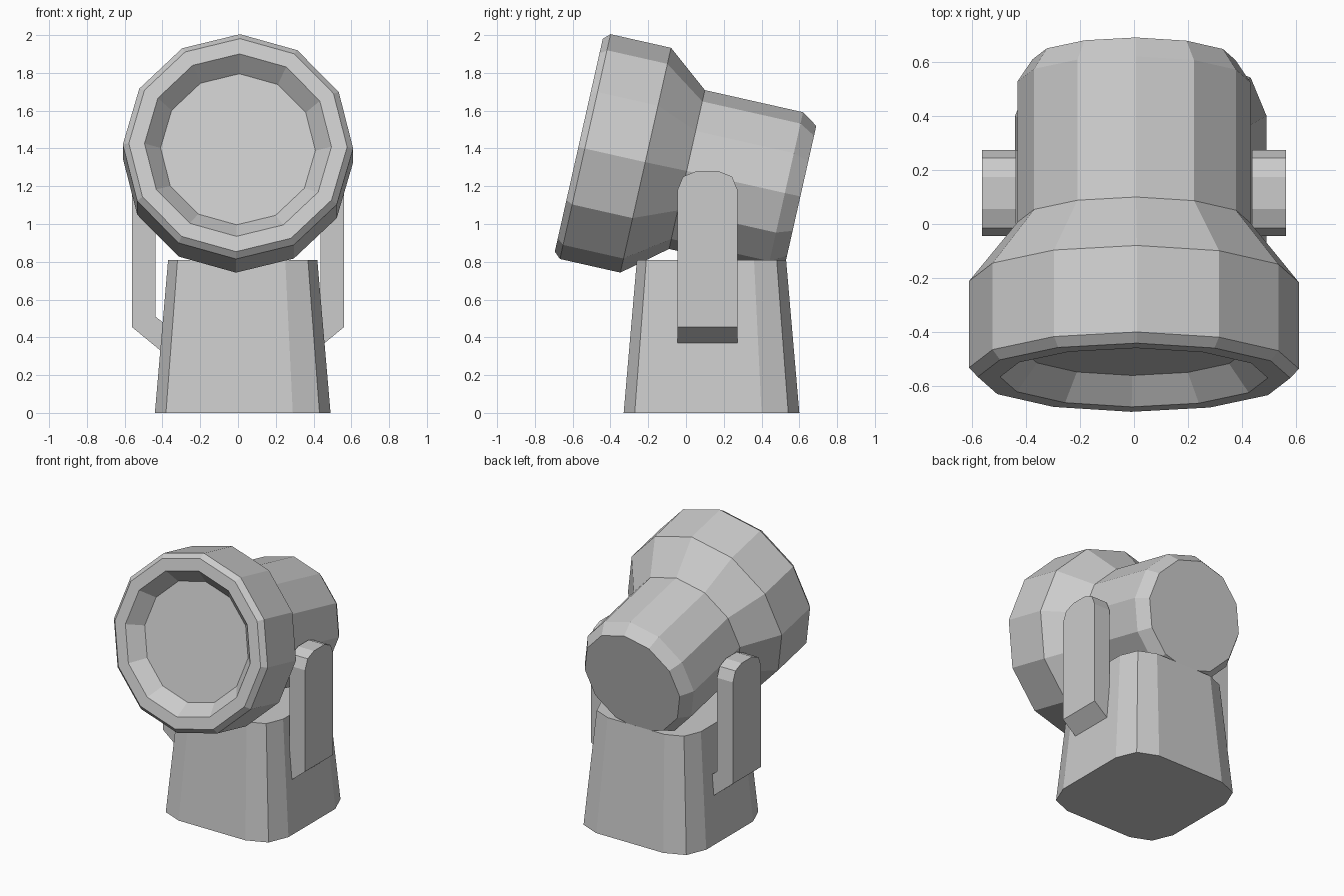
import bpy, bmesh, math
from mathutils import Matrix

if "Cube" in bpy.data.objects:
    bpy.data.objects.remove(bpy.data.objects["Cube"])


def finish(bm, name):
    bmesh.ops.recalc_face_normals(bm, faces=bm.faces)
    me = bpy.data.meshes.new(name)
    bm.to_mesh(me)
    bm.free()
    ob = bpy.data.objects.new(name, me)
    bpy.context.collection.objects.link(ob)
    return ob


def skin(bm, rings):
    """Join equal-sized point rings with quads and cap both ends."""
    loops = [[bm.verts.new(p) for p in ring] for ring in rings]
    n = len(loops[0])
    for a, b in zip(loops, loops[1:]):
        for i in range(n):
            j = (i + 1) % n
            bm.faces.new((a[i], a[j], b[j], b[i]))
    bm.faces.new(loops[0])
    bm.faces.new(loops[-1])


# Lamp head: 12-sided lathe profile (distance along axis, radius), tilted
profile = [(0.10, 0.41), (0.0, 0.495), (0.0, 0.578), (0.035, 0.61),
           (0.363, 0.61), (0.587, 0.431), (1.12, 0.431), (1.204, 0.376)]
angles = [math.radians(30 * i + 1) for i in range(12)]
bm = bmesh.new()
skin(bm, [[(r * math.sin(a), s, r * math.cos(a)) for a in angles]
          for s, r in profile])
bm.transform(Matrix.Translation((0, -0.5675, 1.4175))
             @ Matrix.Rotation(math.radians(-12.7), 4, 'X'))
finish(bm, "lamp_head")


# Base: tapered square column with two-segment rounded corners
def rounded_square(half, z):
    rad = half * 0.43
    pts = []
    for q in range(4):
        c = math.radians(90 * q + 45)
        cx = (half - rad) * math.copysign(1, math.cos(c)) + 0.025
        cy = (half - rad) * math.copysign(1, math.sin(c)) + 0.135
        for k in (-45, 0, 45):
            a = c + math.radians(k)
            pts.append((cx + rad * math.cos(a), cy + rad * math.sin(a), z))
    return pts


bm = bmesh.new()
skin(bm, [rounded_square(0.465, 0), rounded_square(0.395, 0.81)])
finish(bm, "base")

# Yoke arms: bent bar profile extruded in depth, with rounded tops
bar = [(0.562, 1.28), (0.562, 0.455), (0.38, 0.305), (0.31, 0.41),
       (0.437, 0.51), (0.437, 1.28)]
for side, name in ((1, "yoke_arm_right"), (-1, "yoke_arm_left")):
    bm = bmesh.new()
    skin(bm, [[(side * x, y, z) for x, z in bar] for y in (-0.045, 0.273)])
    tops = [e for e in bm.edges
            if all(v.co.z > 1.27 for v in e.verts)
            and abs(e.verts[0].co.y - e.verts[1].co.y) < 0.01]
    bmesh.ops.bevel(bm, geom=tops, offset=0.1, offset_type='OFFSET',
                    segments=2, profile=0.5, affect='EDGES')
    finish(bm, name)
